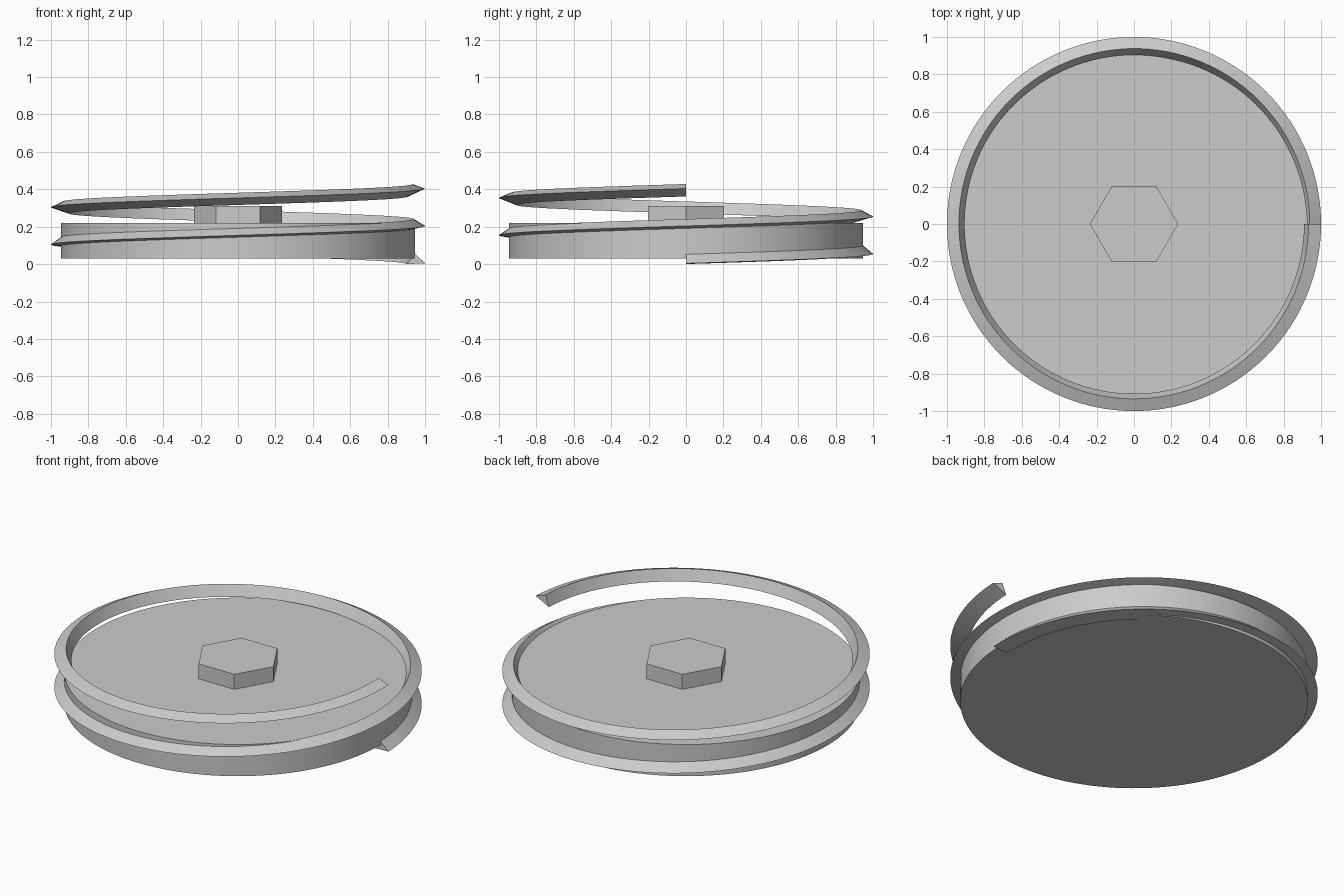
import bpy, bmesh, math
from mathutils import Vector, Matrix

if "Cube" in bpy.data.objects:
    bpy.data.objects.remove(bpy.data.objects["Cube"], do_unlink=True)

grey = bpy.data.materials.new("plain grey")
grey.use_nodes = True
grey.diffuse_color = (0.6, 0.6, 0.6, 1)
grey.node_tree.nodes["Principled BSDF"].inputs["Base Color"].default_value = (0.6, 0.6, 0.6, 1)


def finish(obj, name, smooth=True):
    obj.name = name
    obj.data.materials.append(grey)
    if smooth:
        bpy.ops.object.select_all(action='DESELECT')
        obj.select_set(True)
        bpy.context.view_layer.objects.active = obj
        bpy.ops.object.shade_smooth_by_angle(angle=math.radians(25))


def cylinder(name, sides, radius, bottom, top, turn=0, smooth=True):
    bpy.ops.mesh.primitive_cylinder_add(
        vertices=sides, radius=radius, depth=top - bottom,
        location=(0, 0, (bottom + top) / 2), rotation=(0, 0, turn))
    finish(bpy.context.object, name, smooth)


# Round base disc and hexagonal nut in its middle
cylinder("base_disc", 128, 0.946, 0.03, 0.22)
cylinder("hex_nut", 6, 0.236, 0.22, 0.31, turn=math.radians(30), smooth=False)

# Spiral thread: a triangle swept over two turns, slowly rolling about its tip
turns, pitch, steps = 2, 0.2, 256
section = [Vector((0, 0)), Vector((-0.05, 0.05)), Vector((-0.1, 0))]
tilt = math.atan(pitch / math.tau)
bm = bmesh.new()
rings = []
for i in range(steps + 1):
    t = i / steps
    angle = t * turns * math.tau
    radial = Vector((math.cos(angle), math.sin(angle), 0))
    tangent = Vector((-radial.y, radial.x, 0))
    upward = Vector((0, 0, 1)) * math.cos(tilt) - tangent * math.sin(tilt)
    tip = radial + Vector((0, 0, 0.004 + pitch * turns * t))
    roll = Matrix.Rotation(math.radians(2 + 23 * t), 2)
    points = [roll @ p for p in section]
    rings.append([bm.verts.new(tip + radial * p.x + upward * p.y) for p in points])
for a, b in zip(rings, rings[1:]):
    for k in range(3):
        n = (k + 1) % 3
        bm.faces.new((a[k], a[n], b[n], b[k]))
bm.faces.new(rings[0])
bm.faces.new(rings[-1])
bmesh.ops.recalc_face_normals(bm, faces=bm.faces)
mesh = bpy.data.meshes.new("spiral_thread")
bm.to_mesh(mesh)
bm.free()
thread = bpy.data.objects.new("spiral_thread", mesh)
bpy.context.collection.objects.link(thread)
finish(thread, "spiral_thread")
